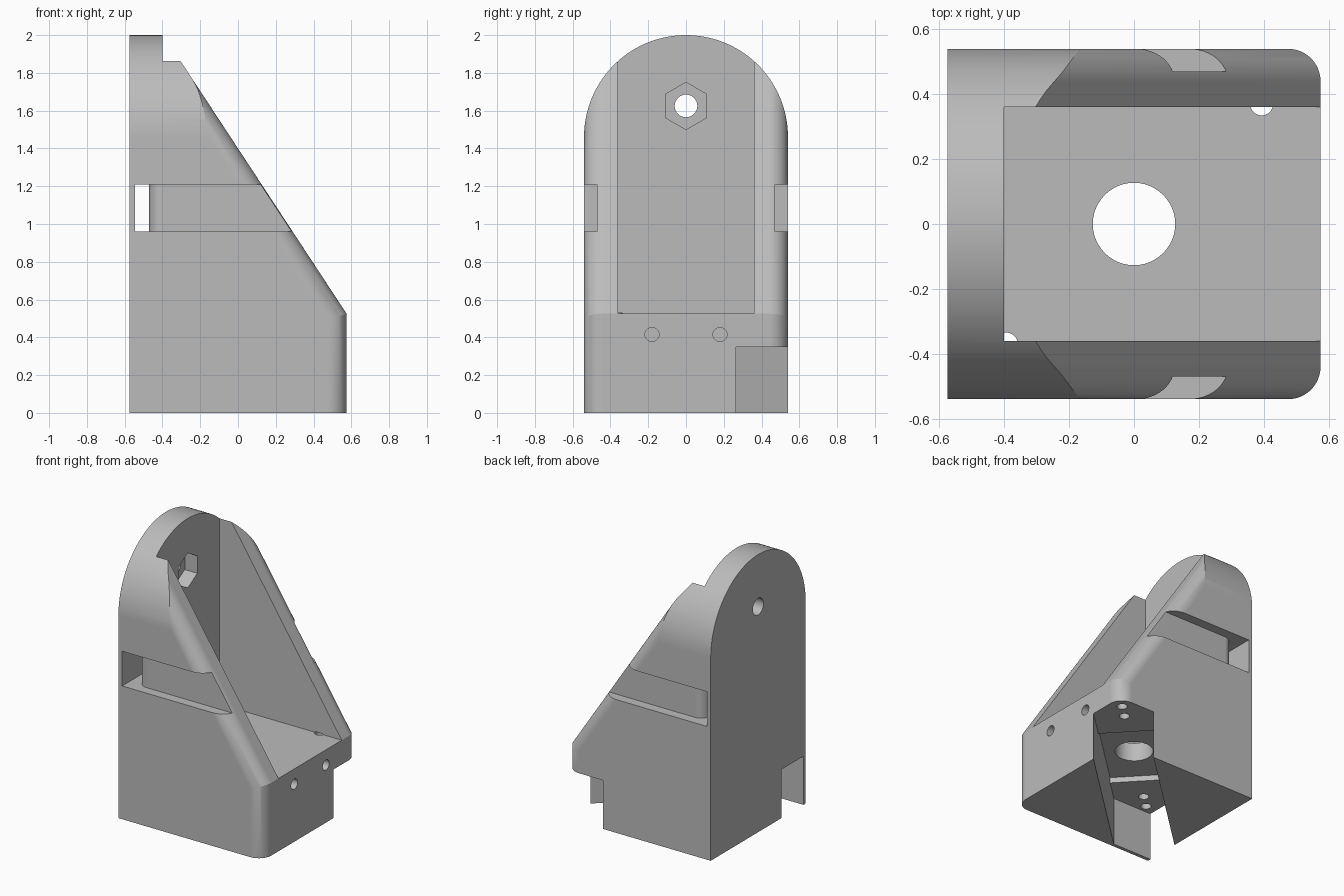
import bpy, bmesh
from math import sin, cos, pi, radians
from mathutils import Vector

cube = bpy.data.objects.get("Cube")
if cube:
    bpy.data.objects.remove(cube, do_unlink=True)

grey = bpy.data.materials.new("plain grey")
grey.use_nodes = True
COLOUR = (0.5, 0.5, 0.5, 1)
grey.diffuse_color = COLOUR
grey.node_tree.nodes["Principled BSDF"].inputs["Base Color"].default_value = COLOUR


def prism(name, points, axis, lo, hi, fillet=None):
    """Extrude a 2D outline along an axis, optionally rounding chosen edges."""
    place = {"x": lambda a, b, t: (t, a, b),
             "y": lambda a, b, t: (a, t, b),
             "z": lambda a, b, t: (a, b, t)}[axis]
    bm = bmesh.new()
    ends = [[bm.verts.new(place(a, b, t)) for a, b in points] for t in (lo, hi)]
    bm.faces.new(ends[0])
    bm.faces.new(ends[1][::-1])
    for i in range(len(points)):
        j = (i + 1) % len(points)
        bm.faces.new((ends[0][i], ends[1][i], ends[1][j], ends[0][j]))
    bmesh.ops.recalc_face_normals(bm, faces=bm.faces)
    if fillet:
        edges = [e for e in bm.edges if fillet(*[v.co for v in e.verts])]
        bmesh.ops.bevel(bm, geom=edges, offset=0.1, segments=12,
                        profile=0.5, affect="EDGES")
    mesh = bpy.data.meshes.new(name)
    bm.to_mesh(mesh)
    bm.free()
    mesh.materials.append(grey)
    obj = bpy.data.objects.new(name, mesh)
    bpy.context.collection.objects.link(obj)
    return obj


def arc(cx, cy, r, start, end, n):
    return [(cx + r * cos(radians(start + (end - start) * i / n)),
             cy + r * sin(radians(start + (end - start) * i / n)))
            for i in range(n + 1)]


def circle(cx, cy, r, n=32):
    return arc(cx, cy, r, 0, 360, n)[:-1]


def combine(target, tool, operation="DIFFERENCE"):
    """Apply a boolean and discard the tool."""
    mod = target.modifiers.new("cut", "BOOLEAN")
    mod.operation, mod.solver, mod.object = operation, "EXACT", tool
    bpy.context.view_layer.objects.active = target
    bpy.ops.object.modifier_apply(modifier=mod.name)
    bpy.data.objects.remove(tool, do_unlink=True)


L, W, FLOOR = 0.575, 0.54, 0.525


# Sloped body with rounded front and slope edges
def outer_edge(a, b):
    same_side = abs(a.y - b.y) < 1e-4
    front = abs(a.x - L) < 1e-4 and abs(b.x - L) < 1e-4
    slope = abs(a.x - b.x) > 0.5 and min(a.z, b.z) > 0.3 and abs(a.z - b.z) > 1
    return same_side and (front or slope)


body = prism("bracket_body", [(-L, 0), (L, 0), (L, FLOOR), (-0.46, 2.1), (-L, 2.1)],
             "y", -W, W, outer_edge)

# Round arched top
arch = [(-W, -0.1), (W, -0.1)] + arc(0, 2 - W, W, 0, 180, 72)
combine(body, prism("arch_tool", arch, "x", -1, 1), "INTERSECT")

# Central channel between the side walls
channel = [(-0.36, FLOOR), (0.36, FLOOR), (0.36, 2.5), (-0.36, 2.5)]
combine(body, prism("channel_tool", channel, "x", -0.4, 1))

# Strap groove along both sides, passing through behind the channel
strap = ([(-0.545, -0.7), (1, -0.7), (1, -0.47)]
         + arc(-0.4, -0.4, 0.07, 270, 180, 10)
         + arc(-0.4, 0.4, 0.07, 180, 90, 10)
         + [(1, 0.47), (1, 0.7), (-0.545, 0.7)])
combine(body, prism("strap_tool", strap, "z", 0.96, 1.21))

# Diagonal cavity underneath, stopping at a thin wall on one side
along = Vector((0.729, 0.684))
across = Vector((-0.684, 0.729))


def diagonal(d, n):
    return tuple(along * d + across * n)


cavity = [diagonal(1.2, 0.2), diagonal(1.2, -0.2), (-0.257, -0.515), (-0.841, -0.515)]
combine(body, prism("cavity_tool", cavity, "z", -0.1, 0.35))
recess = [diagonal(d, n) for d, n in ((-0.33, -0.2), (0.33, -0.2), (0.33, 0.2), (-0.33, 0.2))]
combine(body, prism("recess_tool", recess, "z", 0.3, 0.39))

# Large hole in the floor and paired screw holes at the cavity ends
combine(body, prism("floor_hole_tool", circle(0, 0, 0.127, 48), "z", 0.3, 0.7))
for side in (-1, 1):
    for dist in (0.54, 0.67):
        hole = circle(*diagonal(side * dist, 0), 0.035, 20)
        combine(body, prism("screw_tool", hole, "z", 0.3, 0.53))
    # Blind holes in the low front face
    combine(body, prism("front_hole_tool", circle(side * 0.18, 0.415, 0.037, 24),
                        "x", 0.42, 0.7))

# Bolt hole with a hexagonal nut pocket in the back plate
combine(body, prism("bolt_tool", circle(0, 1.625, 0.06), "x", -0.7, -0.3))
combine(body, prism("nut_tool", arc(0, 1.625, 0.125, 90, 390, 5), "x", -0.5, -0.3))

# Smooth curved surfaces, keep machined edges sharp
bpy.ops.object.select_all(action="DESELECT")
body.select_set(True)
bpy.context.view_layer.objects.active = body
bpy.ops.object.shade_smooth_by_angle(angle=radians(20))
weighted = body.modifiers.new("even_shading", "WEIGHTED_NORMAL")
weighted.keep_sharp = True
